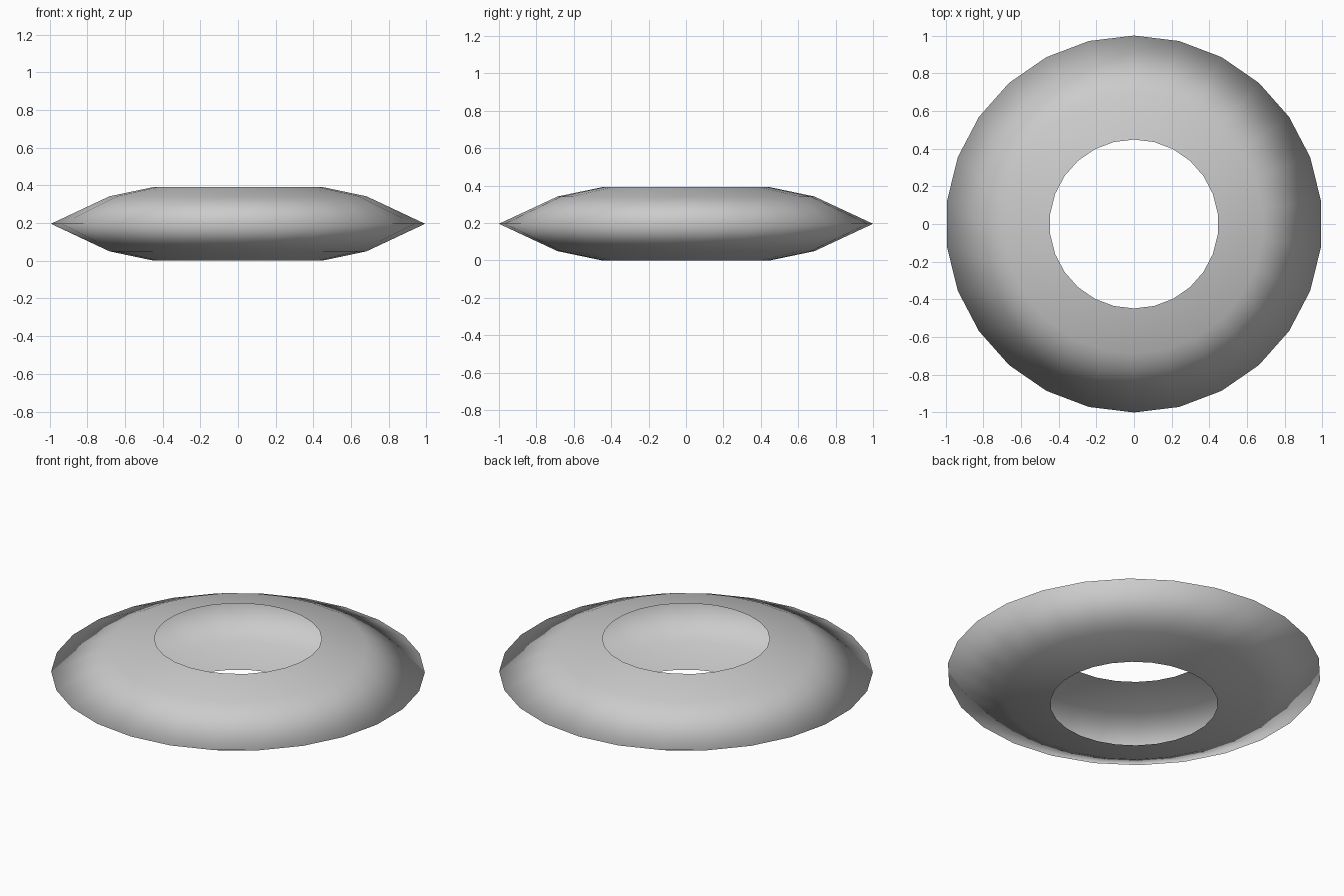
import bpy, bmesh, math

if "Cube" in bpy.data.objects:
    bpy.data.objects.remove(bpy.data.objects["Cube"])

SIDES = 26
# Half-shell profile (radius, z): open along the hole, sharp at the outer rim
PROFILE = [(0.448, 0.0), (0.687, 0.05), (1.0, 0.196), (0.687, 0.342), (0.448, 0.392)]

# Hollow ring shell, lathed around z with a vertex on +y
bm = bmesh.new()
rings = []
for r, z in PROFILE:
    rings.append([bm.verts.new((r * math.sin(2 * math.pi * i / SIDES),
                                r * math.cos(2 * math.pi * i / SIDES), z))
                  for i in range(SIDES)])
for low, high in zip(rings, rings[1:]):
    for i in range(SIDES):
        j = (i + 1) % SIDES
        # Winding gives outward normals (angle runs clockwise seen from above)
        face = bm.faces.new((low[j], low[i], high[i], high[j]))
        face.smooth = True

mesh = bpy.data.meshes.new("ring_shell")
bm.to_mesh(mesh)
bm.free()
ring = bpy.data.objects.new("ring_shell", mesh)
bpy.context.collection.objects.link(ring)
